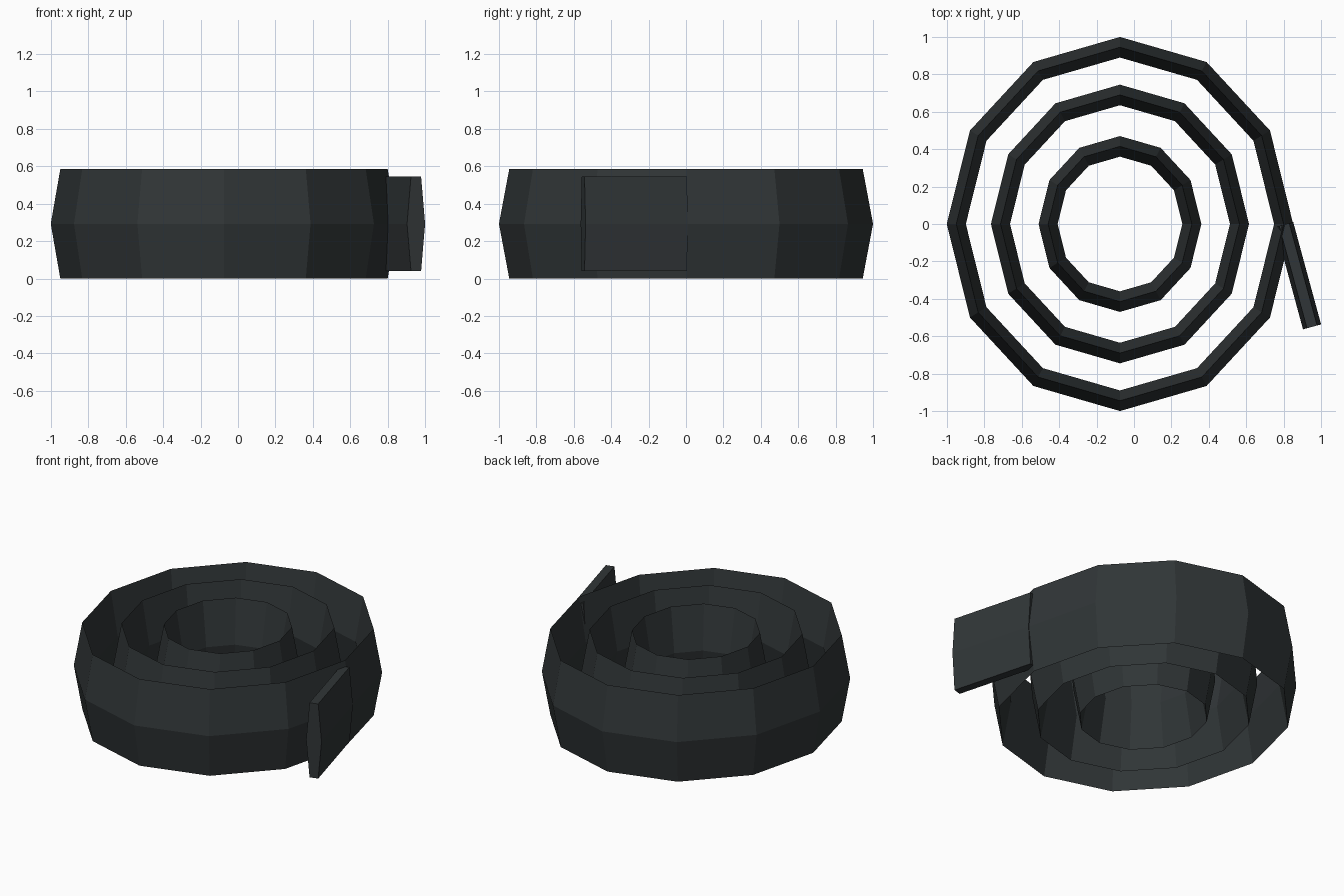
import bpy
import bmesh
from math import cos, sin, pi, atan2
from mathutils import Vector

if "Cube" in bpy.data.objects:
    bpy.data.objects.remove(bpy.data.objects["Cube"])

CENTRE_X = -0.075
SQUASH_X = 0.926
MID_Z = 0.2925

dark = bpy.data.materials.new("dark_strap")
dark.diffuse_color = (0.03, 0.036, 0.038, 1)
dark.use_nodes = True
dark.node_tree.nodes["Principled BSDF"].inputs["Base Color"].default_value = dark.diffuse_color


def make_object(name, bm):
    bmesh.ops.recalc_face_normals(bm, faces=bm.faces)
    mesh = bpy.data.meshes.new(name)
    bm.to_mesh(mesh)
    bm.free()
    mesh.materials.append(dark)
    obj = bpy.data.objects.new(name, mesh)
    bpy.context.collection.objects.link(obj)
    return obj


def bridge(bm, a, b):
    n = len(a)
    for i in range(n):
        j = (i + 1) % n
        bm.faces.new((a[i], a[j], b[j], b[i]))


def coil(name, radius, half_width=0.055, sides=12):
    """Twelve-sided ring with a tall diamond cross-section."""
    bm = bmesh.new()
    profile = [(half_width, 0), (0, MID_Z), (-half_width, 0), (0, -MID_Z)]
    loops = []
    for k in range(sides):
        a = 2 * pi * k / sides
        loops.append([bm.verts.new((CENTRE_X + SQUASH_X * (radius + w) * cos(a),
                                    (radius + w) * sin(a), MID_Z + h))
                      for w, h in profile])
    for k in range(sides):
        bridge(bm, loops[k], loops[(k + 1) % sides])
    return make_object(name, bm)


def tail(name, start, end):
    """Loose strap end: a straight bar with a flattened hexagon section."""
    bm = bmesh.new()
    start, end = Vector(start), Vector(end)
    d = (end - start).normalized()
    side = Vector((-d.y, d.x, 0))
    profile = [(0.05, 0), (0.028, 0.252), (-0.028, 0.252),
               (-0.05, 0), (-0.028, -0.252), (0.028, -0.252)]
    loops = [[bm.verts.new(p + side * w + Vector((0, 0, h))) for w, h in profile]
             for p in (start, end)]
    bridge(bm, *loops)
    for loop in loops:
        bm.faces.new(loop)
    return make_object(name, bm)


# Concentric strap coils
for name, radius in (("outer_coil", 0.945), ("middle_coil", 0.69), ("inner_coil", 0.415)):
    coil(name, radius)

# Loose end leaving the outer coil
tail("strap_tail", (0.803, -0.003, MID_Z), (0.952, -0.55, MID_Z))
